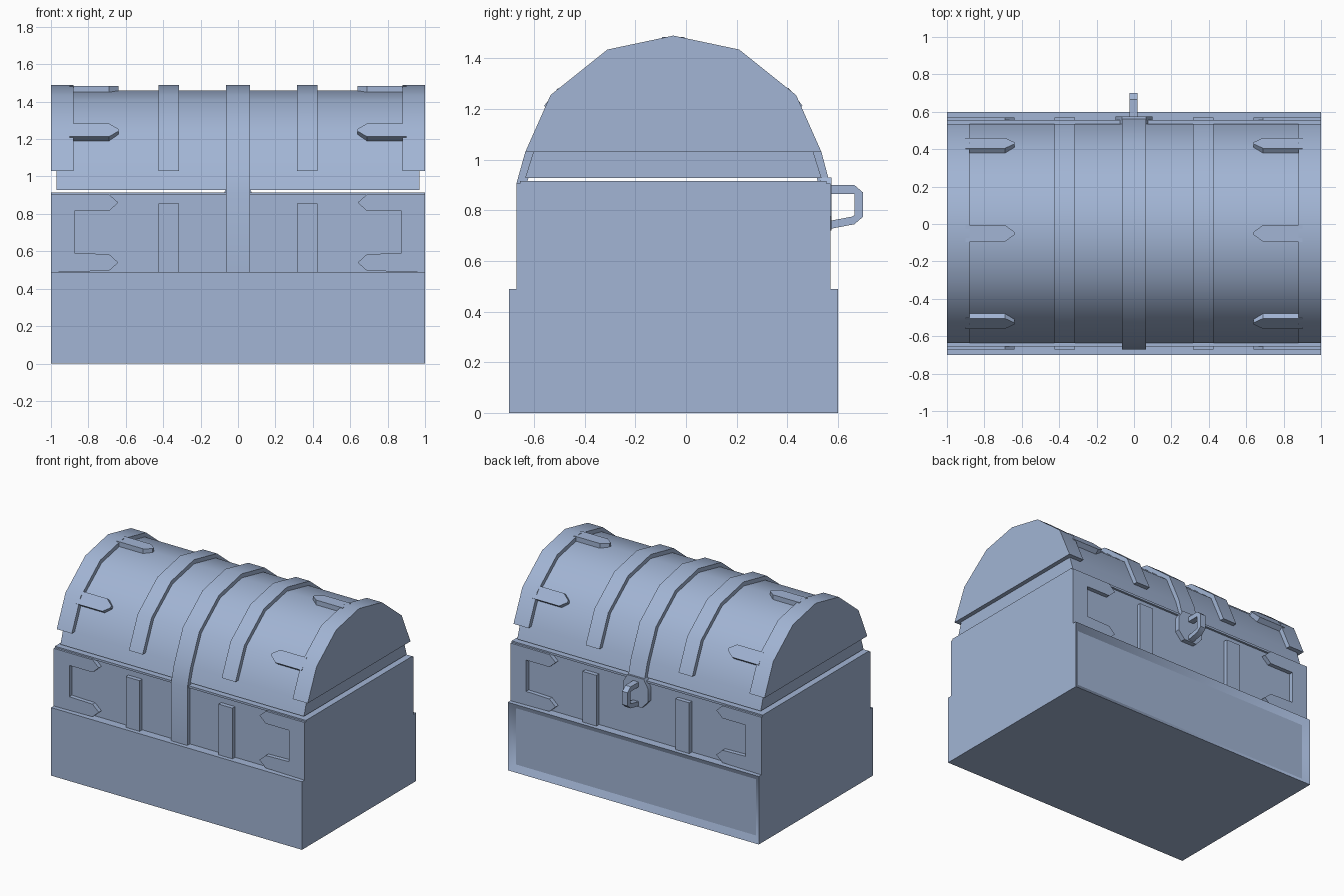
import bpy, bmesh, math
from mathutils import Vector

cube = bpy.data.objects.get("Cube")
if cube:
    bpy.data.objects.remove(cube, do_unlink=True)

BLUE = (0.36, 0.46, 0.66, 1.0)
mat = bpy.data.materials.new("pale blue")
mat.use_nodes = True
mat.diffuse_color = BLUE
mat.node_tree.nodes["Principled BSDF"].inputs["Base Color"].default_value = BLUE

MID = -0.05  # y of the chest's centre plane


def finish(name, bm):
    bmesh.ops.recalc_face_normals(bm, faces=bm.faces)
    mesh = bpy.data.meshes.new(name)
    bm.to_mesh(mesh)
    bm.free()
    mesh.materials.append(mat)
    ob = bpy.data.objects.new(name, mesh)
    bpy.context.collection.objects.link(ob)
    bpy.ops.object.select_all(action="DESELECT")
    ob.select_set(True)
    bpy.context.view_layer.objects.active = ob
    bpy.ops.object.shade_smooth_by_angle(angle=math.radians(35))
    return ob


def prism(name, outline, place, d0, d1):
    """Extrude a 2D outline from depth d0 to d1; place maps (a, b, depth) to space."""
    bm = bmesh.new()
    near = [bm.verts.new(place(a, b, d0)) for a, b in outline]
    far = [bm.verts.new(place(a, b, d1)) for a, b in outline]
    bm.faces.new(near)
    bm.faces.new(far)
    n = len(outline)
    for i in range(n):
        j = (i + 1) % n
        bm.faces.new((near[i], near[j], far[j], far[i]))
    return finish(name, bm)


def along_x(y, z, x):
    return Vector((x, y, z))


def box(name, x, half_y, z0, z1):
    ring = [(MID - half_y, z0), (MID + half_y, z0), (MID + half_y, z1), (MID - half_y, z1)]
    return prism(name, ring, along_x, -x, x)


# Base with a recessed panel in its back
base = box("base", 1, 0.65, 0, 0.49)
bm = bmesh.new()
bm.from_mesh(base.data)
back = max(bm.faces, key=lambda f: f.normal.y)
bmesh.ops.inset_individual(bm, faces=[back], thickness=0.06, depth=-0.03)
bm.to_mesh(base.data)
bm.free()

# Body and its rim
box("body", 1, 0.59, 0.49, 0.905)
box("body_rim", 1, 0.605, 0.9, 0.915)

# Lid arch: half profile mirrored about the centre plane
half = [(0.585, 1.03), (0.485, 1.255), (0.26, 1.435)]
outer = [(MID - r, z) for r, z in half] + [(MID, 1.49)] + [(MID + r, z) for r, z in reversed(half)]
inner = [(MID + (y - MID) * 0.945, 1.03 + (z - 1.03) * 0.935) for y, z in outer]
skirt = [(MID - 0.585, 0.928)], [(MID + 0.585, 0.928)]
prism("lid", skirt[0] + inner + skirt[1], along_x, -0.97, 0.97)

# Straps over the lid, with short straps below them
under = [(MID + (y - MID) * 0.92, z - 0.045 if abs(y - MID) < 0.5 else z) for y, z in outer]
for s, side in ((-1, "right"), (1, "left")):
    prism(side + "_lid_strap", outer + under[::-1], along_x, s * 0.315, s * 0.425)
    prism(side + "_lid_end", outer, along_x, s * 0.88, s * 1.0)

centre_out = [(-0.67, 0.49), (-0.67, 0.905)] + outer + [(0.575, 0.88)]
centre_in = [(-0.63, 0.49), (-0.63, 0.905)] + under + [(0.53, 0.88)]
prism("centre_strap", centre_out + centre_in[::-1], along_x, -0.065, 0.065)

# Pointed prongs of the lid ends, lying on the arch
prong = [(0.9, -0.045), (0.69, -0.045), (0.64, -0.008), (0.64, 0.008), (0.69, 0.045), (0.9, 0.045)]
tilt = math.radians(52)
for s, side in ((-1, "right"), (1, "left")):
    for label, y, z, a in (("front", MID - 0.485, 1.25, tilt), ("top", MID, 1.488, 0),
                           ("back", MID + 0.485, 1.25, -tilt)):
        def on_arch(x, t, d):
            return Vector((s * x, y + t * math.cos(a) - d * math.sin(a),
                           z + t * math.sin(a) + d * math.cos(a)))
        prism(f"{side}_{label}_lid_prong", prong, on_arch, -0.06, -0.003)

# Corner brackets and short straps on the front and back of the body
bracket = [(1, 0.49), (0.69, 0.495), (0.64, 0.54), (0.69, 0.585), (0.875, 0.59),
           (0.875, 0.815), (0.69, 0.815), (0.64, 0.86), (0.69, 0.905), (1, 0.905)]
strap = [(0.315, 0.49), (0.425, 0.49), (0.425, 0.855), (0.315, 0.855)]
for s, side in ((-1, "right"), (1, "left")):
    for f, face in ((-1, "front"), (1, "back")):
        def on_wall(x, z, d):
            return Vector((s * x, MID + f * d, z))
        prism(f"{side}_{face}_bracket", bracket, on_wall, 0.57, 0.62)
        prism(f"{side}_{face}_strap", strap, on_wall, 0.57, 0.62)

# Hasp plate and loop at the back
plate = [(0.065, 0.93), (0.1, 0.87), (0.1, 0.775), (0.05, 0.72)]
plate += [(-x, z) for x, z in reversed(plate)]
prism("hasp_plate", plate, lambda x, z, d: Vector((x, d, z)), 0.53, 0.575)
loop_out = [(0.56, 0.9), (0.665, 0.9), (0.7, 0.87), (0.7, 0.775), (0.665, 0.745), (0.56, 0.725)]
loop_in = [(0.56, 0.865), (0.665, 0.865), (0.665, 0.865), (0.665, 0.78), (0.655, 0.775), (0.56, 0.757)]
del loop_in[2]
prism("hasp_loop", loop_out + loop_in[::-1], along_x, -0.025, 0.018)
